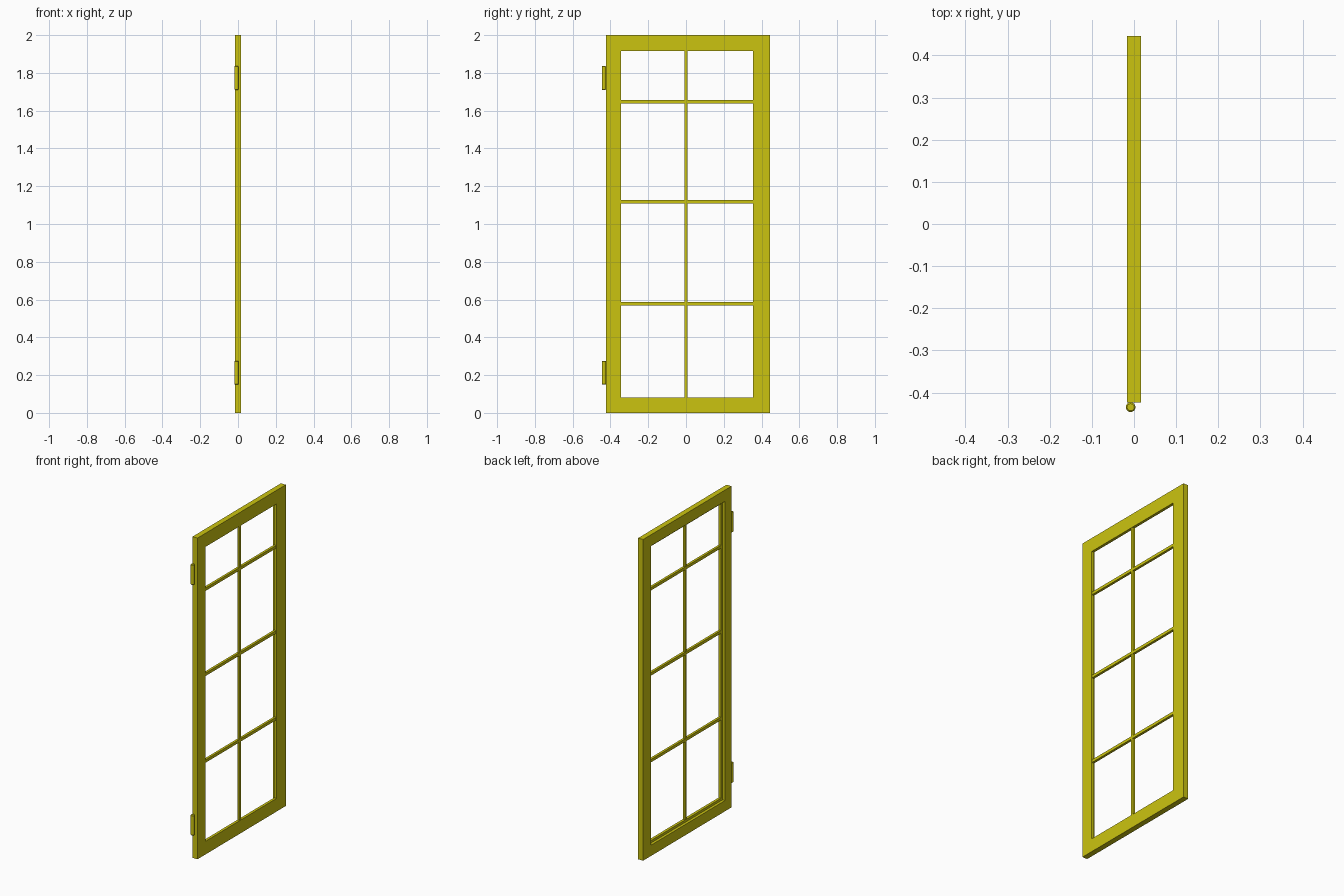
import bpy, bmesh
from mathutils import Matrix

cube = bpy.data.objects.get("Cube")
if cube:
    bpy.data.objects.remove(cube, do_unlink=True)

yellow = bpy.data.materials.new("yellow_paint")
yellow.use_nodes = True
color = (0.60, 0.55, 0.005, 1)
yellow.diffuse_color = color
yellow.node_tree.nodes["Principled BSDF"].inputs["Base Color"].default_value = color


def finish(bm, name):
    bmesh.ops.recalc_face_normals(bm, faces=bm.faces)
    mesh = bpy.data.meshes.new(name)
    bm.to_mesh(mesh)
    bm.free()
    mesh.materials.append(yellow)
    obj = bpy.data.objects.new(name, mesh)
    bpy.context.collection.objects.link(obj)
    return obj


def box(name, low, high):
    bm = bmesh.new()
    size = [h - l for l, h in zip(low, high)]
    middle = [(h + l) / 2 for l, h in zip(low, high)]
    bmesh.ops.create_cube(bm, size=1, matrix=Matrix.Translation(middle) @ Matrix.Diagonal((*size, 1)))
    return finish(bm, name)


# Frame: rectangular loops joined into a ring, with a rebate on the -x side
half = 0.017
step = 0.0
rebate = 0.015
outer = (-0.423, 0.446, 0, 2)
inner = (-0.344, 0.354, 0.082, 1.915)
wide = (inner[0] - rebate, inner[1] + rebate, inner[2] - rebate, inner[3] + rebate)
section = [(outer, half), (inner, half), (inner, step), (wide, step), (wide, -half), (outer, -half)]

bm = bmesh.new()
loops = []
for (y0, y1, z0, z1), x in section:
    loops.append([bm.verts.new((x, y, z)) for y, z in ((y0, z0), (y1, z0), (y1, z1), (y0, z1))])
for i, a in enumerate(loops):
    b = loops[(i + 1) % len(loops)]
    for k in range(4):
        n = (k + 1) % 4
        bm.faces.new((a[k], a[n], b[n], b[k]))
finish(bm, "door_frame")

# Glazing bars
box("vertical_bar", (step + 0.001, -0.008, inner[2]), (half - 0.003, 0.008, inner[3]))
for name, z in (("lower", 0.578), ("middle", 1.118), ("upper", 1.648)):
    box(name + "_bar", (step, inner[0], z - 0.009), (half - 0.002, inner[1], z + 0.009))

# Hinge barrels with chamfered ends
for name, z in (("lower", 0.213), ("upper", 1.773)):
    bm = bmesh.new()
    bmesh.ops.create_cone(bm, cap_ends=True, segments=16, radius1=0.0115, radius2=0.0115,
                          depth=0.126, matrix=Matrix.Translation((-0.008, -0.4345, z)))
    rims = [e for e in bm.edges if abs(e.verts[0].co.z - e.verts[1].co.z) < 0.001]
    bmesh.ops.bevel(bm, geom=rims, offset=0.003, segments=1, affect='EDGES')
    hinge = finish(bm, name + "_hinge")
    bpy.ops.object.select_all(action='DESELECT')
    hinge.select_set(True)
    bpy.context.view_layer.objects.active = hinge
    bpy.ops.object.shade_smooth_by_angle()
